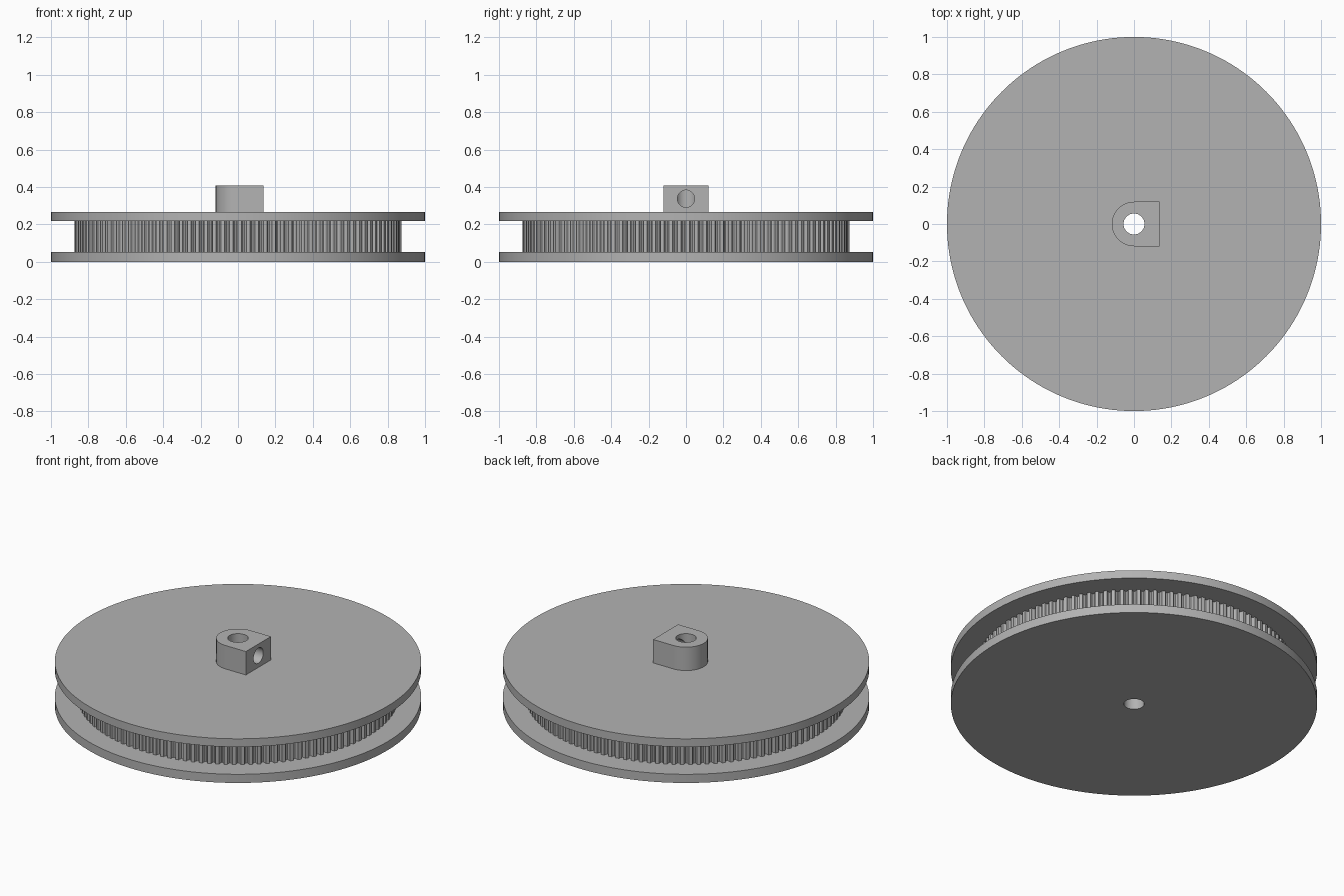
import bpy
import bmesh
from math import cos, sin, pi

if "Cube" in bpy.data.objects:
    bpy.data.objects.remove(bpy.data.objects["Cube"], do_unlink=True)

BORE = 0.056
LOW_TOP, HIGH_BASE, HIGH_TOP, HUB_TOP = 0.052, 0.217, 0.266, 0.407
TEETH = 120

grey = bpy.data.materials.new("plain grey")
grey.use_nodes = True
colour = (0.45, 0.45, 0.45, 1)
grey.diffuse_color = colour
grey.node_tree.nodes["Principled BSDF"].inputs["Base Color"].default_value = colour


def arc(radius, start, end, steps):
    """Points along an arc, both ends included."""
    angles = [start + (end - start) * i / steps for i in range(steps + 1)]
    return [(radius * cos(a), radius * sin(a)) for a in angles]


def circle(radius, steps):
    return arc(radius, 0, 2 * pi, steps)[:-1]


def bored_prism(name, outline, z0, z1):
    """Extrude an outline with the shaft bore running through it."""
    bm = bmesh.new()
    edges = []
    for loop in (outline, circle(BORE, 48)):
        verts = [bm.verts.new((x, y, z0)) for x, y in loop]
        edges += [bm.edges.new((v, verts[i - 1])) for i, v in enumerate(verts)]
    bmesh.ops.triangle_fill(bm, edges=edges, use_beauty=True)
    top = bmesh.ops.extrude_face_region(bm, geom=bm.faces[:], use_keep_orig=True)
    moved = [g for g in top["geom"] if isinstance(g, bmesh.types.BMVert)]
    bmesh.ops.translate(bm, verts=moved, vec=(0, 0, z1 - z0))
    bmesh.ops.recalc_face_normals(bm, faces=bm.faces[:])
    mesh = bpy.data.meshes.new(name)
    bm.to_mesh(mesh)
    bm.free()
    mesh.materials.append(grey)
    obj = bpy.data.objects.new(name, mesh)
    bpy.context.collection.objects.link(obj)
    return obj


def smooth(obj):
    bpy.ops.object.select_all(action="DESELECT")
    obj.select_set(True)
    bpy.context.view_layer.objects.active = obj
    bpy.ops.object.shade_smooth_by_angle(angle=pi / 6)


# Flanges
smooth(bored_prism("lower_flange", circle(1, 160), 0, LOW_TOP))
smooth(bored_prism("upper_flange", circle(1, 160), HIGH_BASE, HIGH_TOP))

# Toothed belt drum: wide lands with rounded narrow grooves
groove = ((0, 0.875), (0.42, 0.875), (0.5, 0.861), (0.62, 0.854),
          (0.8, 0.854), (0.92, 0.861))
drum = []
for tooth in range(TEETH):
    for part, radius in groove:
        a = 2 * pi * (tooth + part) / TEETH
        drum.append((radius * cos(a), radius * sin(a)))
bored_prism("toothed_drum", drum, LOW_TOP, HIGH_BASE)

# Hub: round on one side, flat on the other
outline = arc(0.119, pi / 2, 3 * pi / 2, 32) + [(0.136, -0.119), (0.136, 0.119)]
hub = bored_prism("hub", outline, HIGH_TOP, HUB_TOP)

# Set screw hole from the flat side into the bore
bpy.ops.mesh.primitive_cylinder_add(vertices=40, radius=0.046, depth=0.2,
                                    location=(0.1, 0, 0.337),
                                    rotation=(0, pi / 2, 0))
cutter = bpy.context.object
cutter.name = "screw_hole_cutter"
cutter.hide_render = True
cutter.data.materials.append(grey)
cut = hub.modifiers.new("screw_hole", "BOOLEAN")
cut.operation = "DIFFERENCE"
cut.solver = "EXACT"
cut.object = cutter
bpy.ops.object.select_all(action="DESELECT")
hub.select_set(True)
bpy.context.view_layer.objects.active = hub
bpy.ops.object.modifier_apply(modifier=cut.name)
bpy.data.objects.remove(cutter, do_unlink=True)
smooth(hub)
